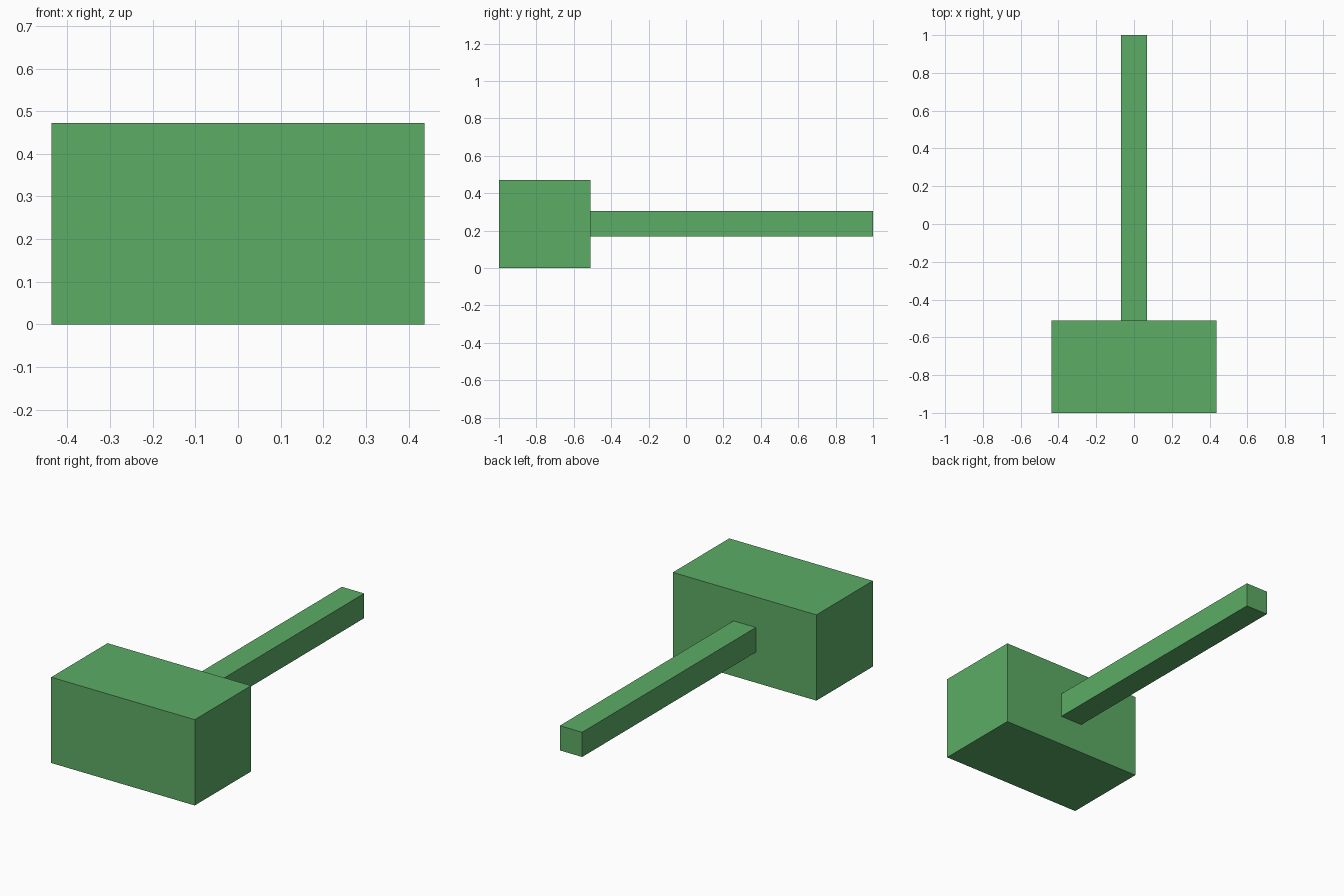
import bpy

cube = bpy.data.objects.get("Cube")
if cube:
    bpy.data.objects.remove(cube, do_unlink=True)

# Single flat green
GREEN = (0.107, 0.413, 0.13, 1.0)
green = bpy.data.materials.new("green")
green.use_nodes = True
green.diffuse_color = GREEN
green.node_tree.nodes["Principled BSDF"].inputs["Base Color"].default_value = GREEN


def box(name, low, high):
    """Axis-aligned box between two opposite corners."""
    centre = [(a + b) / 2 for a, b in zip(low, high)]
    size = [b - a for a, b in zip(low, high)]
    bpy.ops.mesh.primitive_cube_add(size=1, location=centre)
    part = bpy.context.object
    part.name = name
    part.scale = size
    bpy.ops.object.transform_apply(location=False, rotation=False, scale=True)
    part.data.materials.append(green)
    return part


HEAD_HALF_WIDTH = 0.437
HEAD_HEIGHT = 0.472
HEAD_BACK = -0.51
GRIP_HALF = 0.068
MID = HEAD_HEIGHT / 2

# Block-shaped hammer head
box("hammer_head", (-HEAD_HALF_WIDTH, -1, 0), (HEAD_HALF_WIDTH, HEAD_BACK, HEAD_HEIGHT))

# Square handle, centred on the back of the head
box("handle", (-GRIP_HALF, HEAD_BACK, MID - GRIP_HALF), (GRIP_HALF, 1, MID + GRIP_HALF))
